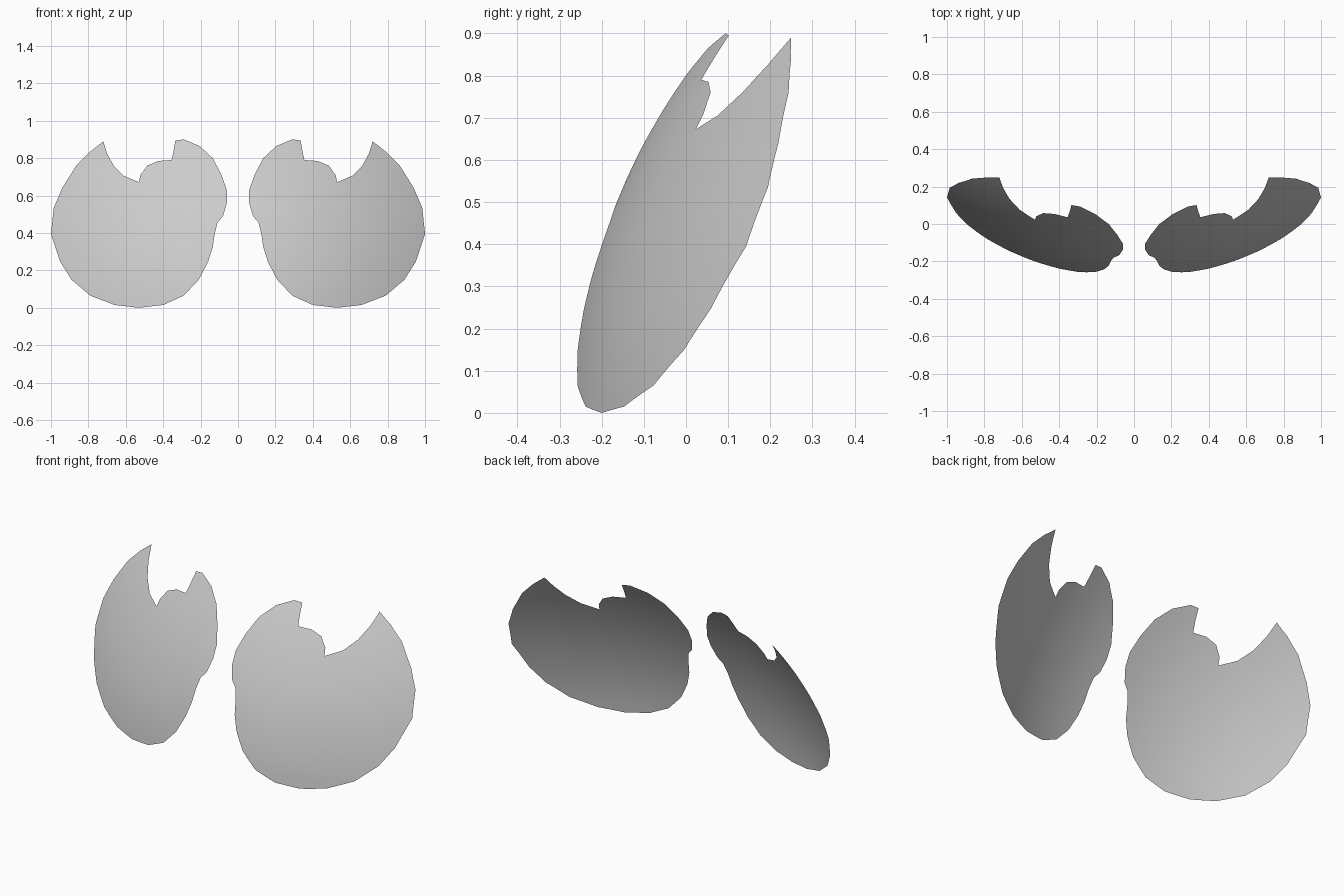
import bpy, bmesh
from mathutils import Vector

if "Cube" in bpy.data.objects:
    bpy.data.objects.remove(bpy.data.objects["Cube"])

# Front outline (x, z) of one eye panel, counter-clockwise from its lowest point
OUTLINE = [
    (.53, 0), (.66, .015), (.79, .065), (.89, .15), (.95, .245), (1.0, .395),
    (.985, .535), (.94, .64), (.865, .76), (.79, .835), (.72, .89),
    # notch with the brow bump
    (.70, .825), (.665, .76), (.61, .705), (.53, .672), (.522, .71),
    (.485, .76), (.425, .785), (.355, .79), (.345, .835), (.335, .895),
    # inner side with its small step
    (.29, .9), (.205, .865), (.135, .80), (.09, .715), (.06, .63), (.06, .56),
    (.08, .49), (.11, .455), (.125, .395), (.135, .325), (.16, .245),
    (.21, .15), (.29, .065), (.40, .015),
]


def depth(x, z):
    """Curved, backward-leaning shell surface."""
    u, v = abs(x) - .53, z - .45
    return -.085 + .373 * u + .41 * v + .34 * u * u + .05 * u * v + .344 * v * v


def eye_panel(name, side):
    bm = bmesh.new()
    pts = OUTLINE if side > 0 else OUTLINE[::-1]
    bm.faces.new([bm.verts.new((side * x, 0, z)) for x, z in pts])
    # Slice the flat outline into a grid so it can follow the curve
    for i in range(1, 20):
        t = i * .05 + .003
        for co, no in (((side * t, 0, 0), (1, 0, 0)), ((0, 0, t), (0, 0, 1))):
            bmesh.ops.bisect_plane(bm, geom=bm.verts[:] + bm.edges[:] + bm.faces[:],
                                   plane_co=Vector(co), plane_no=Vector(no), dist=1e-5)
    bmesh.ops.triangulate(bm, faces=[f for f in bm.faces if len(f.verts) > 4])
    # Bend the sheet
    for v in bm.verts:
        v.co.y = depth(v.co.x, v.co.z)
    for f in bm.faces:
        f.smooth = True
    mesh = bpy.data.meshes.new(name)
    bm.to_mesh(mesh)
    bm.free()
    obj = bpy.data.objects.new(name, mesh)
    bpy.context.collection.objects.link(obj)


eye_panel("eye_panel_right", 1)
eye_panel("eye_panel_left", -1)
